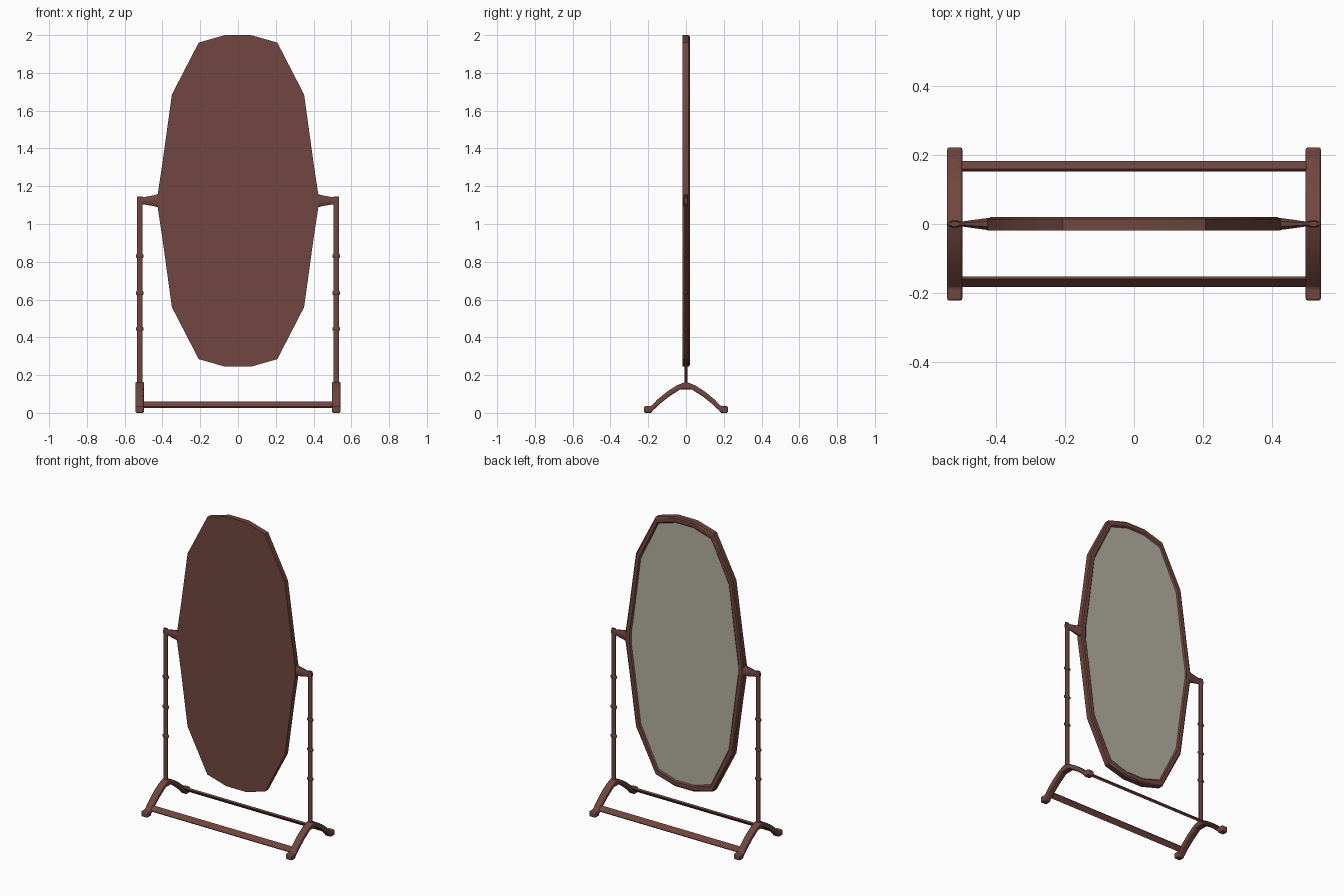
import bpy, bmesh, math
from mathutils import Vector

if "Cube" in bpy.data.objects:
    bpy.data.objects.remove(bpy.data.objects["Cube"])


def material(name, rgb):
    m = bpy.data.materials.new(name)
    m.diffuse_color = (*rgb, 1)
    m.use_nodes = True
    m.node_tree.nodes["Principled BSDF"].inputs["Base Color"].default_value = m.diffuse_color
    return m


WOOD = material("dark_wood", (0.165, 0.062, 0.050))
GLASS = material("mirror_glass", (0.46, 0.44, 0.37))


def finish(name, bm, mats, angle=None):
    """Turn a bmesh into a named object with optional smooth shading."""
    bmesh.ops.recalc_face_normals(bm, faces=bm.faces)
    me = bpy.data.meshes.new(name)
    bm.to_mesh(me)
    bm.free()
    ob = bpy.data.objects.new(name, me)
    bpy.context.collection.objects.link(ob)
    for m in mats:
        me.materials.append(m)
    if angle:
        bpy.ops.object.select_all(action='DESELECT')
        ob.select_set(True)
        bpy.context.view_layer.objects.active = ob
        bpy.ops.object.shade_smooth_by_angle(angle=math.radians(angle))
    return ob


def loft(name, rings, angle=None):
    """Skin a list of closed rings and cap both ends."""
    bm = bmesh.new()
    vs = [[bm.verts.new(p) for p in r] for r in rings]
    n = len(vs[0])
    for a, b in zip(vs, vs[1:]):
        for i in range(n):
            j = (i + 1) % n
            bm.faces.new((a[i], a[j], b[j], b[i]))
    bm.faces.new(vs[0])
    bm.faces.new(vs[-1])
    return finish(name, bm, [WOOD], angle)


# Oval mirror: quarter outline mirrored into a closed loop around MID
MID = 1.1225
quarter = [(0.425, 0.035), (0.40, 0.20), (0.35, 0.563), (0.208, 0.838), (0.07, 0.8775)]
right = [(x, -z) for x, z in reversed(quarter)] + quarter
outline = right + [(-x, -z) for x, z in right]


def oval(y, inset):
    sx, sz = 1 - inset / 0.425, 1 - inset / 0.8775
    return [Vector((x * sx, y, MID + z * sz)) for x, z in outline]


# Solid wooden back, side wall, rim, and recessed glass
bm = bmesh.new()
layers = [oval(-0.019, 0.12), oval(-0.019, 0.0), oval(0.014, 0.0), oval(0.020, 0.008),
          oval(0.020, 0.032), oval(0.012, 0.040)]
vs = [[bm.verts.new(p) for p in r] for r in layers]
for a, b in zip(vs, vs[1:]):
    for i in range(len(a)):
        j = (i + 1) % len(a)
        bm.faces.new((a[i], a[j], b[j], b[i]))
bm.faces.new(vs[0])
bm.faces.new(vs[-1]).material_index = 1
finish("mirror_frame", bm, [WOOD, GLASS], 35)


def ring_z(cx, z, rx, ry, n=8):
    return [(cx + rx * math.cos(2 * math.pi * (i + .5) / n) / math.cos(math.pi / n),
             ry * math.sin(2 * math.pi * (i + .5) / n) / math.cos(math.pi / n), z)
            for i in range(n)]


def ring_x(x, ry, rz, n=8):
    return [(x, ry * math.cos(2 * math.pi * (i + .5) / n) / math.cos(math.pi / n),
             1.123 + rz * math.sin(2 * math.pi * (i + .5) / n) / math.cos(math.pi / n))
            for i in range(n)]


# Arched foot profile in the y-z plane (half, then mirrored)
top = [(0.0, 0.165), (0.05, 0.145), (0.10, 0.113), (0.15, 0.072), (0.185, 0.036), (0.222, 0.036)]
low = [(0.222, 0.0), (0.182, 0.0), (0.178, 0.010), (0.14, 0.046), (0.09, 0.086), (0.03, 0.125)]
half = top + low
profile = half + [(-y, z) for y, z in reversed(half[1:])]

for s, side in ((-1, "left"), (1, "right")):
    cx = s * 0.52
    # Upright post
    loft(side + "_post", [ring_z(cx, z, 0.015, 0.007) for z in (0.145, 1.145)], 50)
    # Turned rings on the post
    for k, z in enumerate((0.445, 0.635, 0.83)):
        loft(f"{side}_post_ring_{k + 1}",
             [ring_z(cx, z - 0.010, 0.016, 0.008), ring_z(cx, z - 0.006, 0.021, 0.010),
              ring_z(cx, z + 0.006, 0.021, 0.010), ring_z(cx, z + 0.010, 0.016, 0.008)], 50)
    # Tapered pivot arm
    loft(side + "_pivot_arm", [ring_x(s * 0.41, 0.019, 0.038), ring_x(s * 0.45, 0.014, 0.028),
                               ring_x(s * 0.50, 0.007, 0.019), ring_x(s * 0.534, 0.007, 0.019)], 50)
    # Arched foot
    foot = loft(side + "_foot", [[(cx + d, y, z) for y, z in profile] for d in (-0.022, 0.022)], 40)
    bev = foot.modifiers.new("edge", 'BEVEL')
    bev.width, bev.segments, bev.limit_method = 0.006, 2, 'ANGLE'

# Slanted flat crossbars joining the feet
for s, name in ((-1, "front_crossbar"), (1, "rear_crossbar")):
    sec = [(0.153, 0.052), (0.160, 0.060), (0.183, 0.033), (0.176, 0.025)]
    loft(name, [[(x, s * y, z) for y, z in sec] for x in (-0.51, 0.51)], 40)
